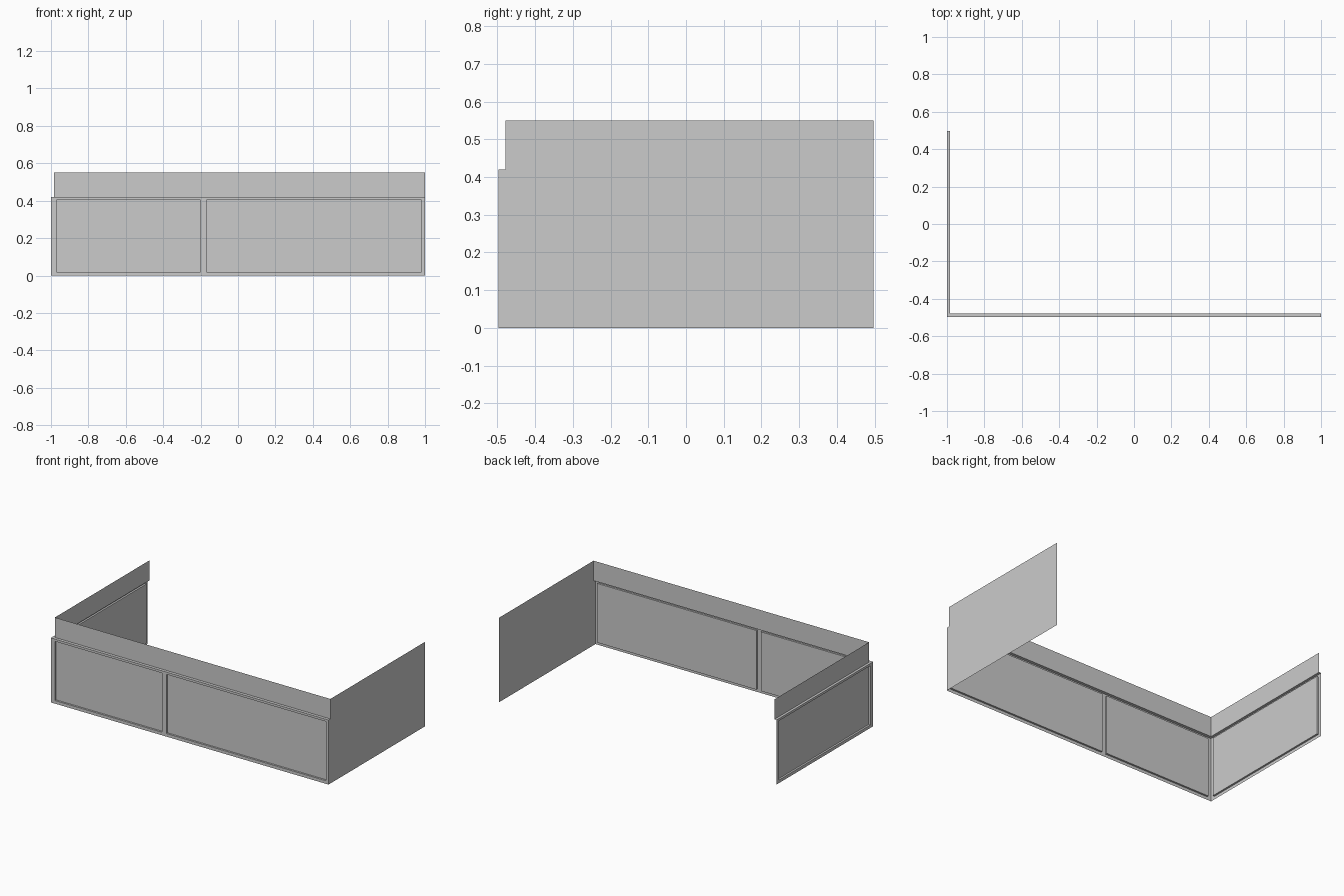
import bpy

if "Cube" in bpy.data.objects:
    bpy.data.objects.remove(bpy.data.objects["Cube"])

FY, BY = -0.497, 0.497      # front and back extents
LX, RX = -1.0, 1.0          # left and right extents
UX, UY = -0.984, -0.478     # planes of the set-back upper band
LEDGE, TOP = 0.42, 0.55
P0, P1 = 0.02, 0.405        # recessed panel heights
DEPTH = 0.012


def make_object(name, faces):
    verts, polys = [], []
    for f in faces:
        polys.append(range(len(verts), len(verts) + len(f)))
        verts.extend(f)
    mesh = bpy.data.meshes.new(name)
    mesh.from_pydata(verts, [], [list(p) for p in polys])
    obj = bpy.data.objects.new(name, mesh)
    bpy.context.collection.objects.link(obj)
    return obj


def panelled_wall(name, to_world, u_cuts):
    """Thin face frame with recessed panels in every second column."""
    faces = []

    def quad(*pts):
        faces.append([to_world(*p) for p in pts])

    def rect(u0, u1, z0, z1, d=0):
        quad((u0, z0, d), (u1, z0, d), (u1, z1, d), (u0, z1, d))

    for i, (u0, u1) in enumerate(zip(u_cuts, u_cuts[1:])):
        if i % 2 == 0:
            rect(u0, u1, 0, LEDGE)
            continue
        rect(u0, u1, 0, P0)
        rect(u0, u1, P1, LEDGE)
        rect(u0, u1, P0, P1, DEPTH)
        loop = [(u0, P0), (u1, P0), (u1, P1), (u0, P1)]
        for a, b in zip(loop, loop[1:] + loop[:1]):
            quad((*a, 0), (*b, 0), (*b, DEPTH), (*a, DEPTH))
    return make_object(name, faces)


# Panelled front and left walls
panelled_wall("front_wall", lambda u, z, d: (u, FY + d, z),
              [LX, -0.97, -0.2, -0.168, 0.98, RX])
panelled_wall("left_wall", lambda u, z, d: (LX + d, -u, z),
              [-BY, -BY + 0.025, -FY - 0.03, -FY])

# Ledge on top of the lower walls, mitred at the corner
make_object("ledge", [
    [(LX, FY, LEDGE), (RX, FY, LEDGE), (RX, UY, LEDGE), (UX, UY, LEDGE)],
    [(LX, BY, LEDGE), (LX, FY, LEDGE), (UX, UY, LEDGE), (UX, BY, LEDGE)]])

# Set-back upper band
make_object("upper_band", [
    [(UX, UY, LEDGE), (RX, UY, LEDGE), (RX, UY, TOP), (UX, UY, TOP)],
    [(UX, BY, LEDGE), (UX, UY, LEDGE), (UX, UY, TOP), (UX, BY, TOP)]])

# Plain right end sheet, notched to follow the ledge
make_object("right_wall", [[
    (RX, FY, 0), (RX, BY, 0), (RX, BY, TOP),
    (RX, UY, TOP), (RX, UY, LEDGE), (RX, FY, LEDGE)]])
